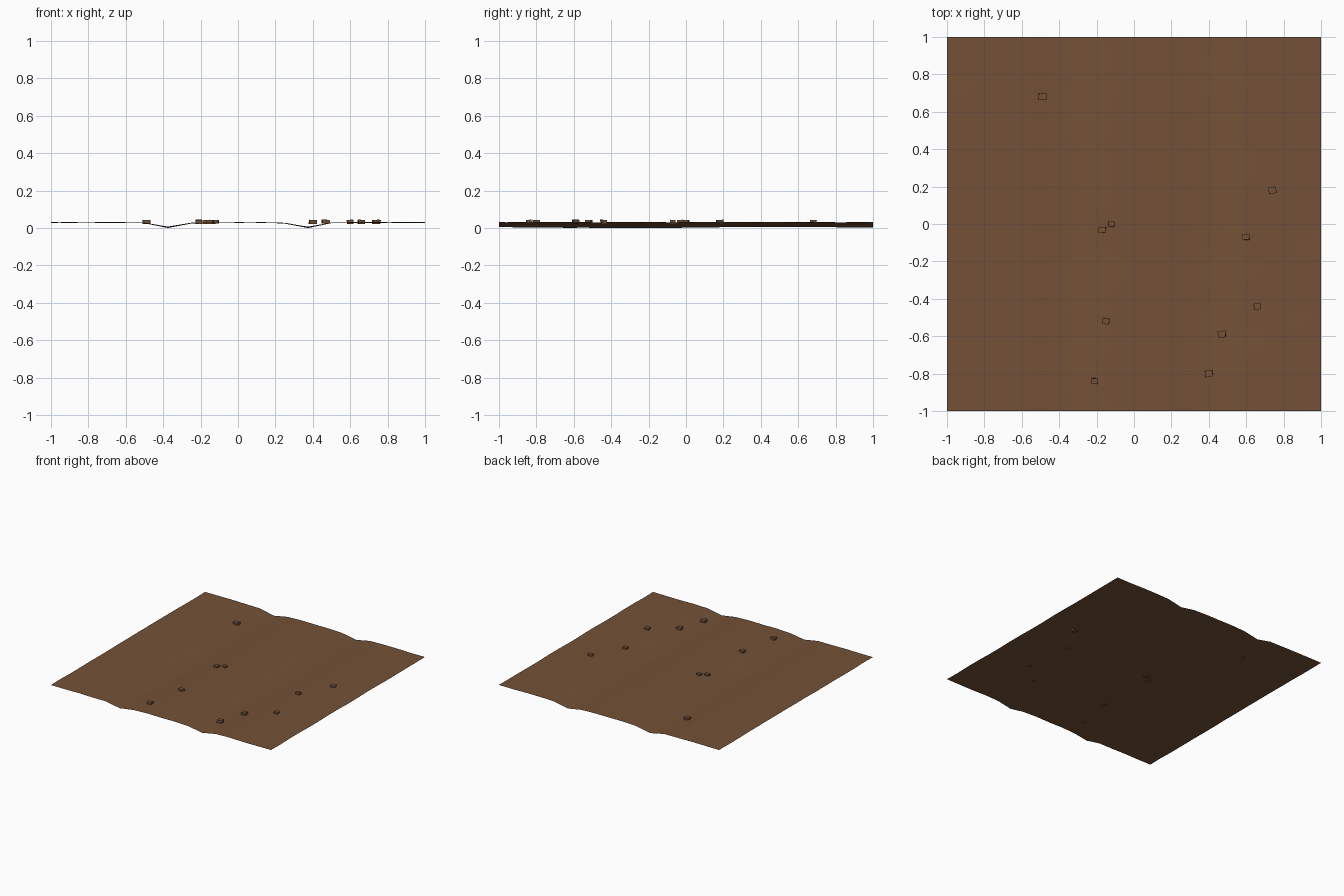
import bpy
import bmesh
import math
import random
from mathutils import Matrix, Vector

cube = bpy.data.objects.get("Cube")
if cube:
    bpy.data.objects.remove(cube, do_unlink=True)

random.seed(7)
SURFACE_Z = 0.033
SEGMENTS = 16


def make_material(name, color):
    mat = bpy.data.materials.new(name)
    mat.use_nodes = True
    mat.diffuse_color = color
    mat.node_tree.nodes["Principled BSDF"].inputs["Base Color"].default_value = color
    return mat


def add_object(name, bm, mat, smooth=False):
    mesh = bpy.data.meshes.new(name)
    bm.to_mesh(mesh)
    bm.free()
    mesh.materials.append(mat)
    for face in mesh.polygons:
        face.use_smooth = smooth
    obj = bpy.data.objects.new(name, mesh)
    bpy.context.collection.objects.link(obj)
    return obj


dirt = make_material("brown dirt", (0.175, 0.083, 0.038, 1.0))

# Dirt road sheet: nearly level ground with two wheel ruts along y
bm = bmesh.new()
bmesh.ops.create_grid(bm, x_segments=SEGMENTS, y_segments=SEGMENTS, size=1.0)
for v in bm.verts:
    across = abs(abs(v.co.x) - 0.37)
    rut = max(0.0, 1.0 - across / 0.14)
    depth = 0.027 + 0.003 * math.sin(4 * v.co.y + 3)
    v.co.z = SURFACE_Z - depth * rut + random.uniform(-0.002, 0.002)
lowest = min(v.co.z for v in bm.verts)
for v in bm.verts:
    v.co.z -= lowest
add_object("dirt_road", bm, dirt, smooth=True)

# Small square clods half sunk in the ground: x, y, width
clods = [
    (-0.49, 0.68, 0.04), (0.74, 0.18, 0.04), (-0.12, 0.0, 0.033),
    (-0.17, -0.03, 0.035), (0.6, -0.07, 0.035), (0.66, -0.44, 0.037),
    (0.47, -0.59, 0.04), (0.4, -0.8, 0.04), (-0.15, -0.52, 0.038),
    (-0.21, -0.84, 0.035),
]
for i, (x, y, width) in enumerate(clods):
    bm = bmesh.new()
    bmesh.ops.create_cube(bm, size=1.0)
    for v in bm.verts:
        v.co += Vector([random.uniform(-0.06, 0.06) for _ in range(3)])
    size = Matrix.Diagonal((width, width * 0.85, 0.021, 1.0))
    turn = Matrix.Rotation(random.uniform(-0.3, 0.3), 4, "Z")
    bmesh.ops.transform(bm, matrix=turn @ size, verts=bm.verts)
    obj = add_object(f"dirt_clod_{i + 1}", bm, dirt)
    obj.location = (x, y, SURFACE_Z)
